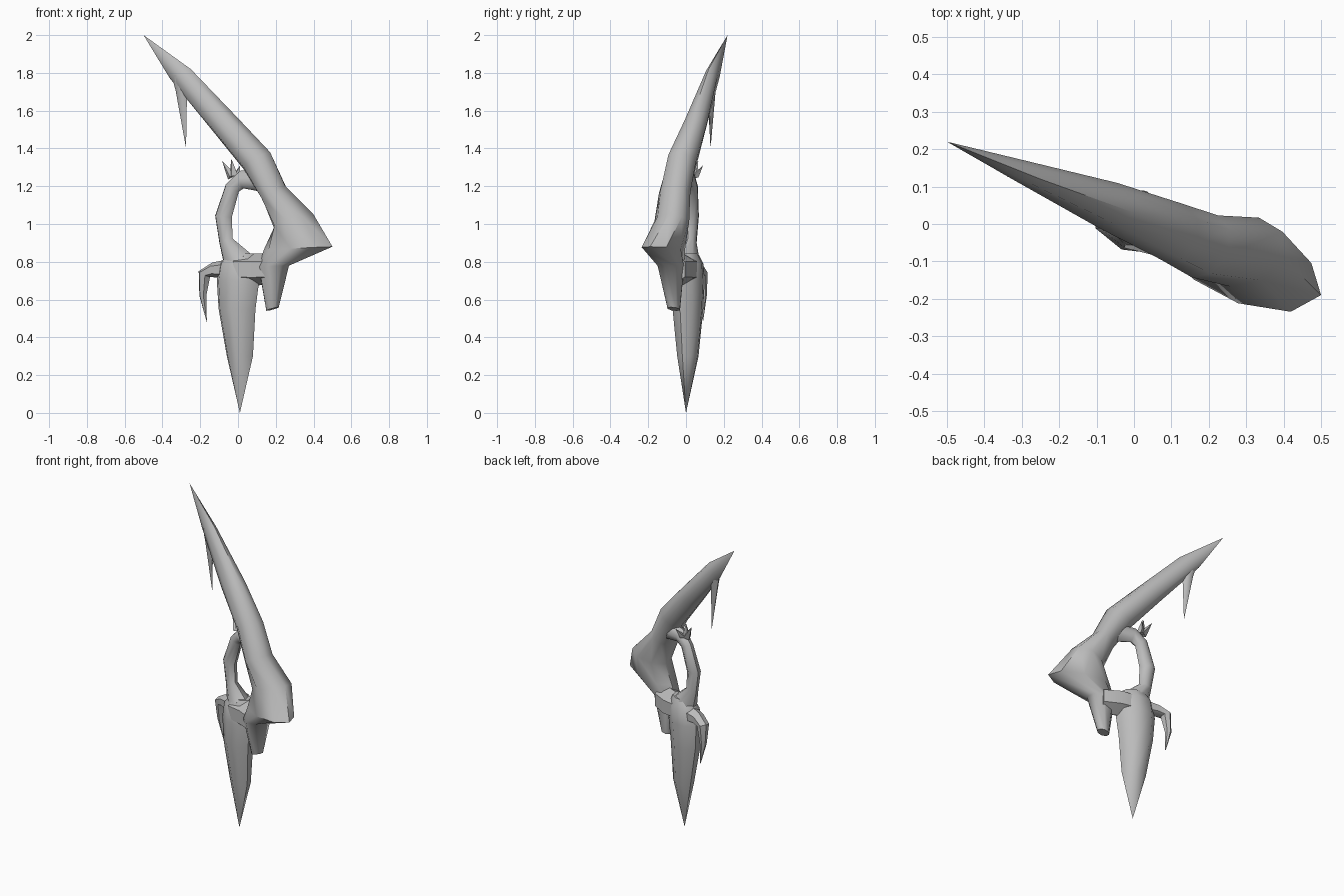
import bpy, bmesh, math
from mathutils import Vector

cube = bpy.data.objects.get("Cube")
if cube:
    bpy.data.objects.remove(cube, do_unlink=True)

grey = bpy.data.materials.new("stone grey")
grey.use_nodes = True
grey.diffuse_color = (0.5, 0.5, 0.5, 1)
grey.node_tree.nodes["Principled BSDF"].inputs["Base Color"].default_value = (0.5, 0.5, 0.5, 1)

# The weapon lies in an upright plane turned about z
ALONG = Vector((0.92, -0.39, 0))
DEPTH = Vector((0.39, 0.92, 0))


def loft(name, sections, sides):
    """Skin elliptical rings; a section is (centre, half-axis, half-depth), no axis = point."""
    bm = bmesh.new()
    rings = []
    for centre, axis, depth in sections:
        if axis is None:
            rings.append([bm.verts.new(centre)])
            continue
        angles = [2 * math.pi * i / sides for i in range(sides)]
        rings.append([bm.verts.new(centre + axis * math.cos(a) + DEPTH * depth * math.sin(a))
                      for a in angles])
    for a, b in zip(rings, rings[1:]):
        for i in range(sides):
            j = (i + 1) % sides
            quad = [a[i % len(a)], a[j % len(a)], b[j % len(b)], b[i % len(b)]]
            bm.faces.new(list(dict.fromkeys(quad)))
    for ring in (rings[0], rings[-1]):
        if len(ring) > 2:
            bm.faces.new(ring)
    bmesh.ops.recalc_face_normals(bm, faces=bm.faces[:])
    mesh = bpy.data.meshes.new(name)
    bm.to_mesh(mesh)
    bm.free()
    mesh.materials.append(grey)
    obj = bpy.data.objects.new(name, mesh)
    bpy.context.collection.objects.link(obj)
    bpy.ops.object.select_all(action='DESELECT')
    obj.select_set(True)
    bpy.context.view_layer.objects.active = obj
    bpy.ops.object.shade_smooth_by_angle(angle=math.radians(50))
    return obj


def edges(outer, inner, depth):
    """Section spanning an outer and an inner edge point."""
    o, i = Vector(outer), Vector(inner)
    return (o + i) / 2, (o - i) / 2, depth


def tube(name, path, sides=6, squash=1.0):
    """Tapered limb through (x, y, z, radius) points; radius 0 makes a tip."""
    pts = [Vector(p[:3]) for p in path]
    sections = []
    for k, p in enumerate(path):
        t = (pts[min(k + 1, len(pts) - 1)] - pts[max(k - 1, 0)]).normalized()
        axis = DEPTH.cross(t).normalized() * p[3]
        sections.append((pts[k], axis if p[3] else None, p[3] * squash))
    return loft(name, sections, sides)


# Long curved blade with its elbow and lower lobe
loft("blade", [
    (Vector((-0.5, 0.22, 2.0)), None, 0),
    edges((-0.25, 0.12, 1.82), (-0.36, 0.165, 1.77), 0.03),
    edges((0.0, 0.03, 1.56), (-0.14, 0.07, 1.5), 0.065),
    edges((0.17, -0.05, 1.38), (0.03, 0.01, 1.29), 0.08),
    edges((0.25, -0.08, 1.2), (0.13, -0.04, 1.13), 0.09),
    edges((0.4, -0.09, 1.05), (0.19, -0.06, 0.98), 0.1),
    edges((0.5, -0.19, 0.88), (0.135, -0.05, 0.86), 0.1),
    edges((0.27, -0.11, 0.78), (0.11, -0.05, 0.77), 0.075),
    edges((0.215, -0.08, 0.56), (0.15, -0.05, 0.54), 0.035),
], 8)

# Thorn under the blade tip
tube("blade_thorn", [(-0.31, 0.14, 1.79, 0.045), (-0.3, 0.135, 1.71, 0.033),
                     (-0.275, 0.13, 1.4, 0)], 6, 0.6)

# Pointed lower body
body = [(0.01, 0.3, 0.075, 0.055), (-0.005, 0.55, 0.106, 0.08), (0.0, 0.7, 0.122, 0.085),
        (0.005, 0.79, 0.11, 0.08), (0.015, 0.845, 0.075, 0.05)]
loft("body", [(Vector((0.01, 0, 0)), None, 0)] +
     [(Vector((x, 0.01, z)), ALONG * w, d) for x, z, w, d in body], 8)

# Shoulder joining body and blade
tube("shoulder", [(0.0, 0.0, 0.76, 0.08), (0.1, -0.02, 0.76, 0.085), (0.2, -0.07, 0.76, 0.08)])

# Hooked claw on the other side
tube("claw", [(-0.04, 0.03, 0.76, 0.055), (-0.13, 0.06, 0.757, 0.04), (-0.178, 0.08, 0.735, 0.036),
              (-0.186, 0.09, 0.62, 0.02), (-0.165, 0.09, 0.48, 0)])

# Bent arm rising from the body to the blade
tube("arm", [(0.0, 0.01, 0.8, 0.085), (-0.063, 0.025, 0.91, 0.04), (-0.077, 0.03, 1.04, 0.048),
             (-0.03, 0.03, 1.19, 0.042), (0.02, 0.015, 1.235, 0.048),
             (0.13, -0.02, 1.23, 0.06)], 8, 0.8)

# Small spikes at the bend of the arm
for i, tip in enumerate([(-0.085, 0.065, 1.335), (-0.035, 0.05, 1.345), (0.012, 0.09, 1.31)]):
    root = Vector((-0.02, 0.03, 1.23)).lerp(Vector(tip), 0.2)
    tube(f"arm_spike_{i + 1}", [(*root, 0.026), (*tip, 0)], 4)
